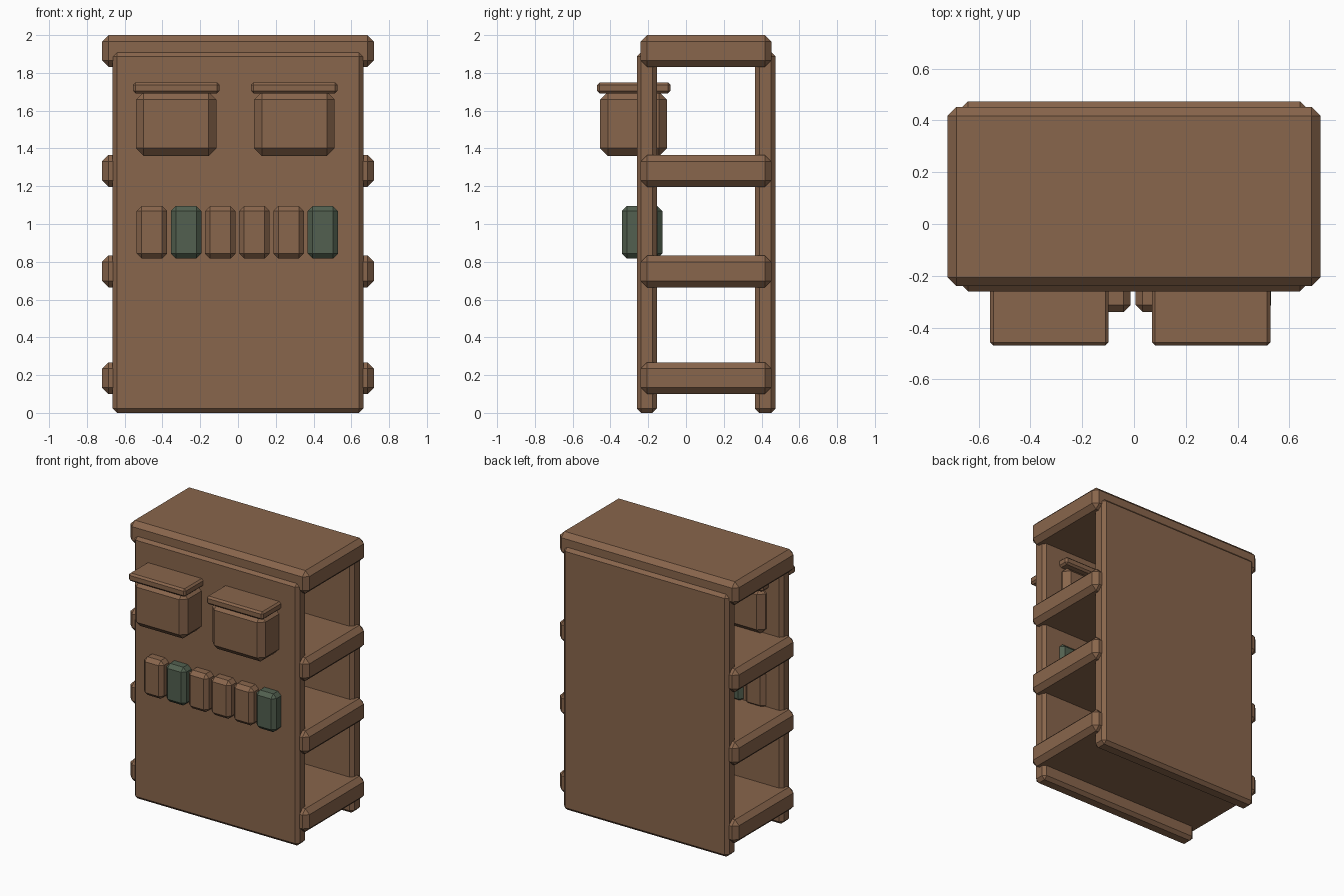
import bpy
from mathutils import Vector

default = bpy.data.objects.get("Cube")
if default:
    bpy.data.objects.remove(default, do_unlink=True)


def make_material(name, rgb):
    mat = bpy.data.materials.new(name)
    mat.use_nodes = True
    mat.diffuse_color = (*rgb, 1)
    mat.node_tree.nodes["Principled BSDF"].inputs["Base Color"].default_value = (*rgb, 1)
    return mat


wood = make_material("brown_wood", (0.25, 0.132, 0.072))
green = make_material("dull_green", (0.085, 0.118, 0.079))


def chamfered_box(name, low, high, chamfer, mat):
    """Box between two corners with a one-step bevel on every edge."""
    low, high = Vector(low), Vector(high)
    bpy.ops.mesh.primitive_cube_add(size=1, location=(low + high) / 2)
    obj = bpy.context.object
    obj.name = name
    for vert in obj.data.vertices:
        vert.co *= high - low
    bevel = obj.modifiers.new("chamfer", 'BEVEL')
    bevel.width = chamfer
    bevel.segments = 1
    obj.data.materials.append(mat)
    return obj


# Front and back panels
for name, y0, y1 in (("front_panel", -0.26, -0.154), ("back_panel", 0.365, 0.474)):
    chamfered_box(name, (-0.664, y0, 0), (0.664, y1, 1.91), 0.023, wood)

# Four shelves, the highest forming the top
for name, z in (("bottom_shelf", 0.1), ("lower_shelf", 0.665),
                ("upper_shelf", 1.197), ("top_board", 1.832)):
    chamfered_box(name, (-0.72, -0.24, z), (0.72, 0.452, z + 0.168), 0.034, wood)

# Two lidded boxes set through the front panel
for side, x in (("right", -0.327), ("left", 0.298)):
    chamfered_box(side + "_box", (x - 0.214, -0.455, 1.36),
                  (x + 0.214, -0.1, 1.7), 0.042, wood)
    chamfered_box(side + "_box_lid", (x - 0.229, -0.47, 1.692),
                  (x + 0.229, -0.083, 1.75), 0.013, wood)

# Row of jars set through the front panel
for i in range(6):
    x = -0.456 + i * 0.181
    chamfered_box(f"jar_{i + 1}", (x - 0.081, -0.34, 0.817),
                  (x + 0.081, -0.125, 1.095), 0.027, green if i in (1, 5) else wood)
